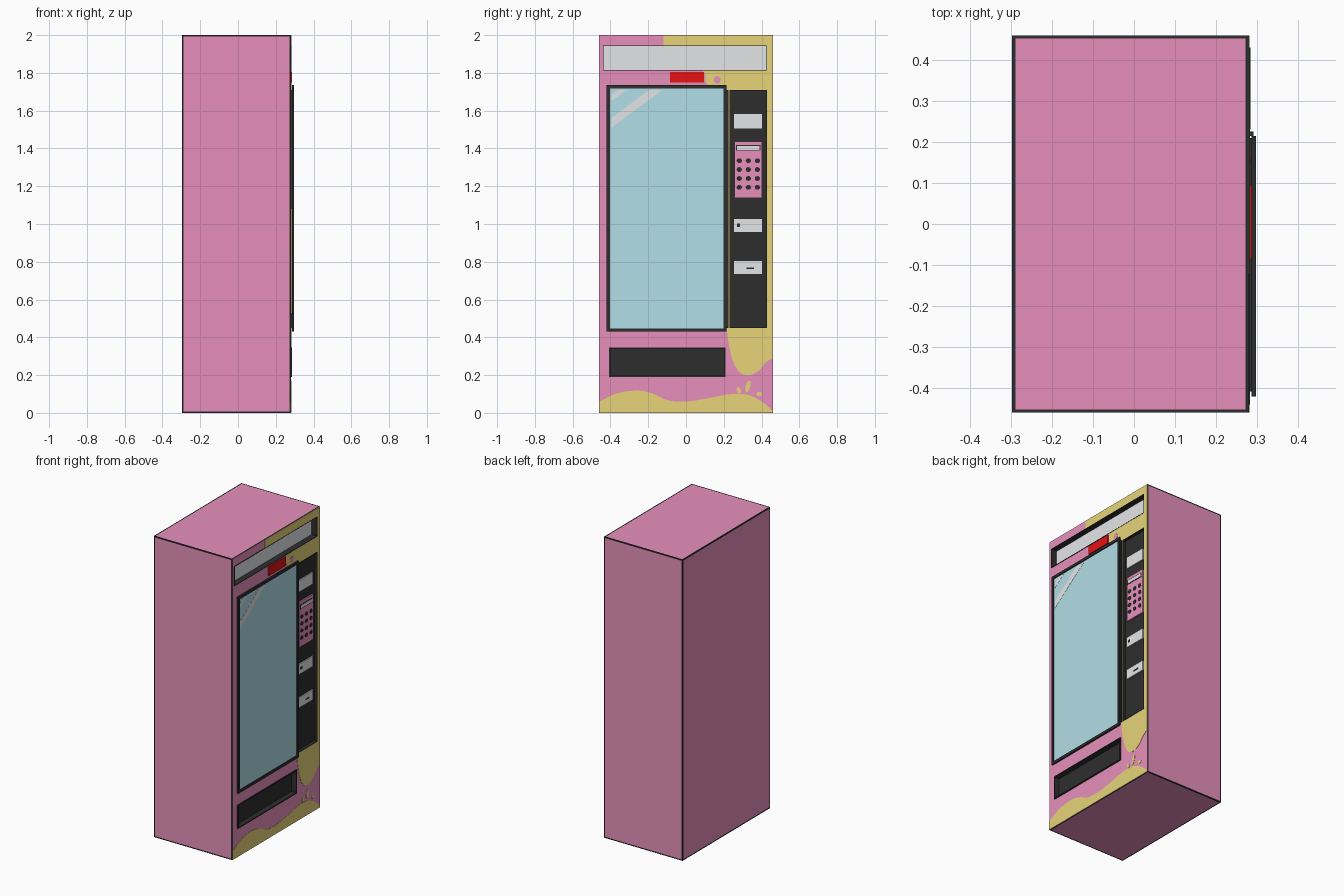
import bpy, bmesh, math
from mathutils import Vector

if "Cube" in bpy.data.objects:
    bpy.data.objects.remove(bpy.data.objects["Cube"])


def mat(name, rgb):
    m = bpy.data.materials.new(name)
    m.diffuse_color = (*rgb, 1)
    m.use_nodes = True
    m.node_tree.nodes["Principled BSDF"].inputs["Base Color"].default_value = m.diffuse_color
    return m


PINK = mat("pink", (1.0, 0.35, 0.63))
YELLOW = mat("yellow", (1.0, 0.83, 0.24))
DARK = mat("dark grey", (0.027, 0.027, 0.027))
WHITE = mat("off white", (0.97, 0.98, 1.0))
GLASS = mat("pale blue", (0.56, 0.92, 1.0))
RED = mat("red", (1.0, 0.008, 0.008))

FRONT = 0.28  # x of the decorated face


def finish(name, bm, *mats):
    bmesh.ops.recalc_face_normals(bm, faces=bm.faces)
    me = bpy.data.meshes.new(name)
    bm.to_mesh(me)
    bm.free()
    ob = bpy.data.objects.new(name, me)
    bpy.context.collection.objects.link(ob)
    for m in mats:
        me.materials.append(m)
    return ob


def box_bm(x0, x1, y0, y1, z0, z1):
    bm = bmesh.new()
    bmesh.ops.create_cube(bm, size=1)
    for v in bm.verts:
        v.co = Vector(((x0 + x1) / 2 + v.co.x * (x1 - x0),
                       (y0 + y1) / 2 + v.co.y * (y1 - y0),
                       (z0 + z1) / 2 + v.co.z * (z1 - z0)))
    bm.normal_update()
    return bm


def box(name, x0, x1, y0, y1, z0, z1, m):
    return finish(name, box_bm(x0, x1, y0, y1, z0, z1), m)


def tray(name, y0, y1, z0, z1, front, rim, depth, floor):
    """Dark rimmed tray facing +x, with its floor sunk by depth."""
    bm = box_bm(front - depth - 0.004, front, y0, y1, z0, z1)
    face = max(bm.faces, key=lambda f: f.normal.x)
    bmesh.ops.inset_region(bm, faces=[face], thickness=rim)
    wall = bmesh.ops.extrude_discrete_faces(bm, faces=[face])["faces"][0]
    bmesh.ops.translate(bm, verts=wall.verts, vec=(-depth, 0, 0))
    wall.material_index = 1
    return finish(name, bm, DARK, floor)


def plate(name, pts, x, t, m):
    """Flat outline in the y-z plane, extruded by t along x."""
    bm = bmesh.new()
    f = bm.faces.new([bm.verts.new((x, y, z)) for y, z in pts])
    r = bmesh.ops.extrude_face_region(bm, geom=[f])["geom"]
    bmesh.ops.translate(bm, vec=(t, 0, 0),
                        verts=[v for v in r if isinstance(v, bmesh.types.BMVert)])
    return finish(name, bm, m)


def smooth(pts, n=5):
    """Catmull-Rom curve through the points."""
    p = [Vector(q) for q in [pts[0], *pts, pts[-1]]]
    out = []
    for a, b, c, d in zip(p, p[1:], p[2:], p[3:]):
        for i in range(n):
            t = i / n
            out.append(0.5 * (2 * b + (c - a) * t + (2 * a - 5 * b + 4 * c - d) * t * t
                              + (3 * b - a - 3 * c + d) * t ** 3))
    return [tuple(q) for q in out] + [pts[-1]]


def blob(cy, cz, ry, rz, tilt=0):
    out = []
    for i in range(14):
        a = math.tau * i / 14
        u, v = ry * math.cos(a), rz * math.sin(a)
        out.append((cy + u * math.cos(tilt) - v * math.sin(tilt),
                    cz + u * math.sin(tilt) + v * math.cos(tilt)))
    return out


# Cabinet: pink sides with dark edge borders
bm = box_bm(-0.297, FRONT, -0.46, 0.46, 0, 2)
sides = [f for f in bm.faces if f.normal.x < 0.5]
borders = bmesh.ops.inset_individual(bm, faces=sides, thickness=0.011)["faces"]
for f in borders:
    f.material_index = 1
cabinet = finish("cabinet", bm, PINK, DARK)

# Yellow paint on the decorated face
upper = [(0.459, 1.999), (-0.12, 1.999)] + smooth(
    [(-0.12, 1.94), (-0.04, 1.86), (0.09, 1.81), (0.105, 1.75), (0.15, 1.68), (0.2, 1.5)]) + smooth(
    [(0.215, 0.46), (0.225, 0.37), (0.25, 0.27), (0.285, 0.215), (0.33, 0.2),
     (0.38, 0.22), (0.42, 0.265), (0.459, 0.29)])
upper_paint = plate("upper_yellow_paint", upper, FRONT - 0.001, 0.003, YELLOW)
lower = [(-0.459, 0.001)] + smooth(
    [(-0.459, 0.06), (-0.36, 0.105), (-0.25, 0.118), (-0.17, 0.1), (-0.1, 0.068),
     (0, 0.06), (0.12, 0.078), (0.24, 0.1), (0.33, 0.095), (0.4, 0.06), (0.459, 0.012)])
plate("lower_yellow_paint", lower + [(0.459, 0.001)], FRONT - 0.001, 0.003, YELLOW)
for i, b in enumerate([(0.28, 0.12, 0.01, 0.018, 0.5), (0.328, 0.14, 0.012, 0.032, -0.25),
                       (0.388, 0.1, 0.014, 0.012, 0)]):
    plate(f"paint_splash_{i}", blob(*b), FRONT - 0.001, 0.003, YELLOW)
plate("pink_drip", blob(0.165, 1.763, 0.018, 0.02), FRONT, 0.004, PINK)

# Recessed trays: header sign, control column, dispenser
recesses = [
    ("header_sign", -0.44, 0.43, 1.813, 1.945, 0.283, 0.005, 0.04, WHITE),
    ("control_column", 0.23, 0.43, 0.45, 1.71, 0.284, 0.006, 0.02, DARK),
    ("dispenser", -0.408, 0.21, 0.19, 0.347, 0.287, 0.01, 0.035, DARK),
]
for name, y0, y1, z0, z1, front, rim, depth, floor in recesses:
    e = 0.002
    cutter = box(name + "_cutter", 0.2, 0.4, y0 + e, y1 - e, z0 + e, z1 - e, DARK)
    for ob in (cabinet, upper_paint):
        mod = ob.modifiers.new("recess", 'BOOLEAN')
        mod.operation = 'DIFFERENCE'
        mod.solver = 'EXACT'
        mod.object = cutter
        bpy.context.view_layer.objects.active = ob
        bpy.ops.object.modifier_apply(modifier=mod.name)
    bpy.data.objects.remove(cutter)
    tray(name, y0, y1, z0, z1, front, rim, depth, floor)

# Window with frame, hinge strip and reflections
tray("window", -0.42, 0.215, 0.43, 1.735, 0.297, 0.024, 0.007, GLASS)
box("hinge_strip", FRONT - 0.01, 0.291, 0.214, 0.225, 0.45, 1.71, DARK)
plate("wide_reflection", [(-0.395, 1.51), (-0.125, 1.71), (-0.195, 1.71), (-0.395, 1.56)],
      0.289, 0.002, WHITE)
plate("narrow_reflection", [(-0.395, 1.65), (-0.315, 1.71), (-0.36, 1.71), (-0.395, 1.685)],
      0.289, 0.002, WHITE)

# Red price display
box("red_display", FRONT - 0.01, 0.287, -0.085, 0.095, 1.748, 1.806, RED)

# Control column plates and slots
for name, z0, z1 in [("screen", 1.505, 1.583), ("coin_plate", 0.957, 1.026),
                     ("note_plate", 0.736, 0.803)]:
    box(name, 0.262, 0.271, 0.253, 0.403, z0, z1, WHITE)
box("coin_slot", 0.265, 0.273, 0.27, 0.286, 0.985, 1.002, DARK)
box("note_slot", 0.265, 0.273, 0.32, 0.36, 0.762, 0.77, DARK)

# Keypad
box("keypad", 0.262, 0.272, 0.257, 0.402, 1.137, 1.438, PINK)
box("keypad_display_border", 0.27, 0.2735, 0.265, 0.394, 1.388, 1.418, DARK)
box("keypad_display", 0.27, 0.275, 0.27, 0.389, 1.393, 1.413, WHITE)
for row in range(4):
    for col in range(3):
        y, z = 0.282 + col * 0.048, 1.335 - row * 0.047
        plate(f"key_{row}_{col}", blob(y, z, 0.014, 0.013), 0.27, 0.005, DARK)
